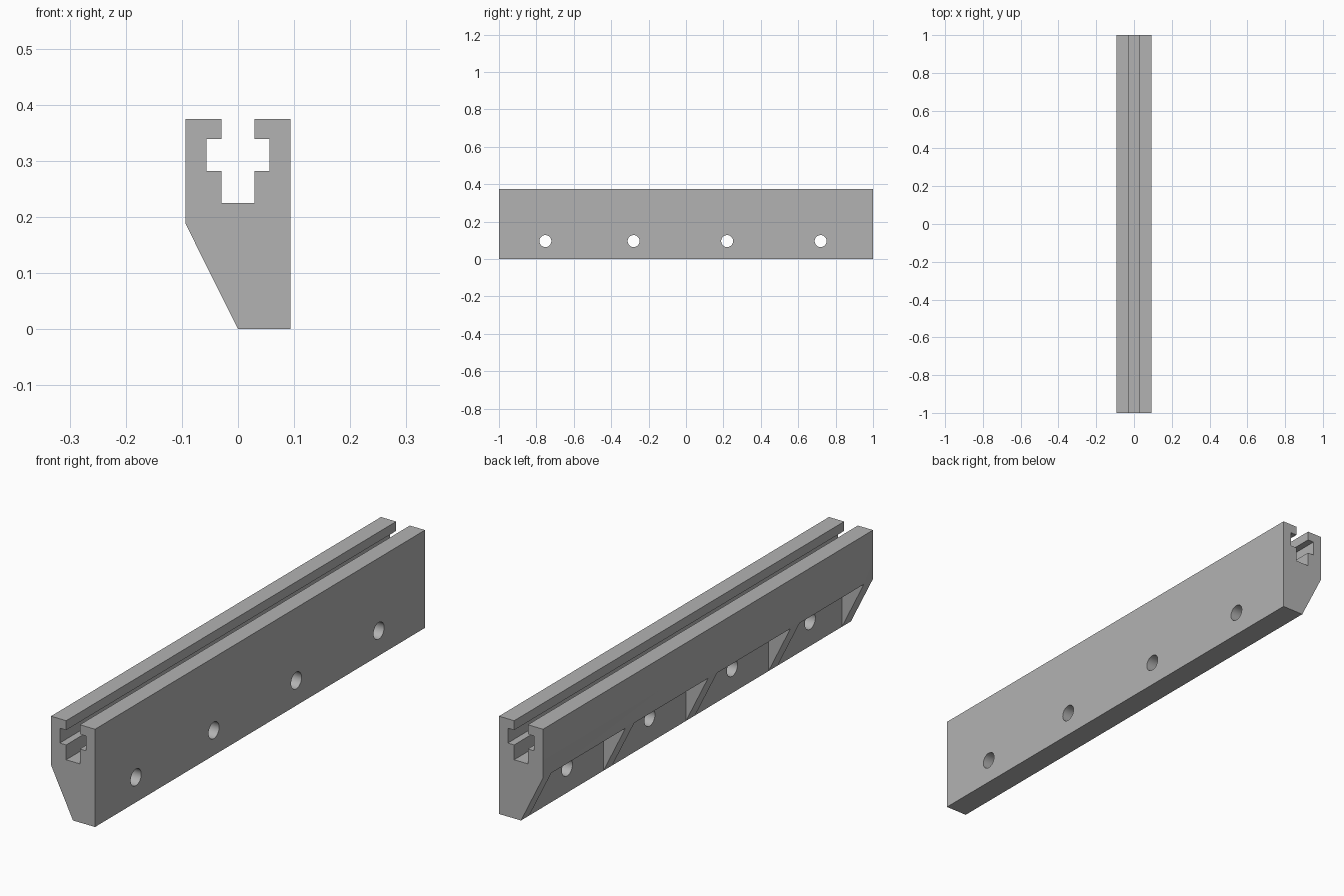
import bpy, bmesh, math
from mathutils import Matrix, Vector

if "Cube" in bpy.data.objects:
    bpy.data.objects.remove(bpy.data.objects["Cube"], do_unlink=True)

HALF_W, HEIGHT, CHAMFER_Z = 0.0935, 0.375, 0.188
HOLE_Z, HOLE_R = 0.096, 0.032
# Start and end of each pocket along the rail
POCKETS = [(-0.945, -0.555), (-0.5, -0.055), (0.0, 0.447), (0.5, 0.95)]
HOLES = [-0.752, -0.28, 0.22, 0.72]

grey = bpy.data.materials.new("plain grey")
grey.use_nodes = True
colour = (0.45, 0.45, 0.45, 1)
grey.diffuse_color = colour
grey.node_tree.nodes["Principled BSDF"].inputs["Base Color"].default_value = colour


def to_object(bm, name):
    bmesh.ops.recalc_face_normals(bm, faces=bm.faces[:])
    mesh = bpy.data.meshes.new(name)
    bm.to_mesh(mesh)
    bm.free()
    obj = bpy.data.objects.new(name, mesh)
    bpy.context.collection.objects.link(obj)
    mesh.materials.append(grey)
    return obj


def cut(target, cutter):
    cutter.hide_render = True
    mod = target.modifiers.new(cutter.name, "BOOLEAN")
    mod.operation, mod.solver, mod.object = "DIFFERENCE", "EXACT", cutter
    bpy.context.view_layer.objects.active = target
    bpy.ops.object.modifier_apply(modifier=mod.name)
    bpy.data.objects.remove(cutter, do_unlink=True)


# Rail body: cross-section with stepped top slot and one chamfered lower side
slot = [(0.029, HEIGHT), (0.029, 0.339), (0.056, 0.339),
        (0.056, 0.282), (0.029, 0.282), (0.029, 0.225)]
profile = [(0, 0), (HALF_W, 0), (HALF_W, HEIGHT)] + slot
profile += [(-x, z) for x, z in reversed(slot)]
profile += [(-HALF_W, HEIGHT), (-HALF_W, CHAMFER_Z)]
bm = bmesh.new()
end = bm.faces.new([bm.verts.new((x, -1, z)) for x, z in profile])
ext = bmesh.ops.extrude_face_region(bm, geom=[end])
bmesh.ops.translate(bm, vec=(0, 2, 0),
                    verts=[v for v in ext["geom"] if isinstance(v, bmesh.types.BMVert)])
rail = to_object(bm, "slotted_rail")

# Pockets in the chamfered side, leaving thin ribs between them
bm = bmesh.new()
for y0, y1 in POCKETS:
    low, high = Vector((-0.2, y0, -0.1)), Vector((0, y1, CHAMFER_Z))
    matrix = Matrix.Translation((low + high) / 2) @ Matrix.Diagonal((*(high - low), 1))
    bmesh.ops.create_cube(bm, size=1, matrix=matrix)
cut(rail, to_object(bm, "pocket_cutter"))

# Round screw holes through the remaining wall
bm = bmesh.new()
for y in HOLES:
    matrix = Matrix.Translation((0.05, y, HOLE_Z)) @ Matrix.Rotation(math.pi / 2, 4, "Y")
    bmesh.ops.create_cone(bm, cap_ends=True, segments=40, radius1=HOLE_R,
                          radius2=HOLE_R, depth=0.18, matrix=matrix)
cut(rail, to_object(bm, "hole_cutter"))

# Smooth the hole walls, keep all other edges sharp
rail.select_set(True)
bpy.context.view_layer.objects.active = rail
bpy.ops.object.shade_smooth_by_angle(angle=math.radians(30))
